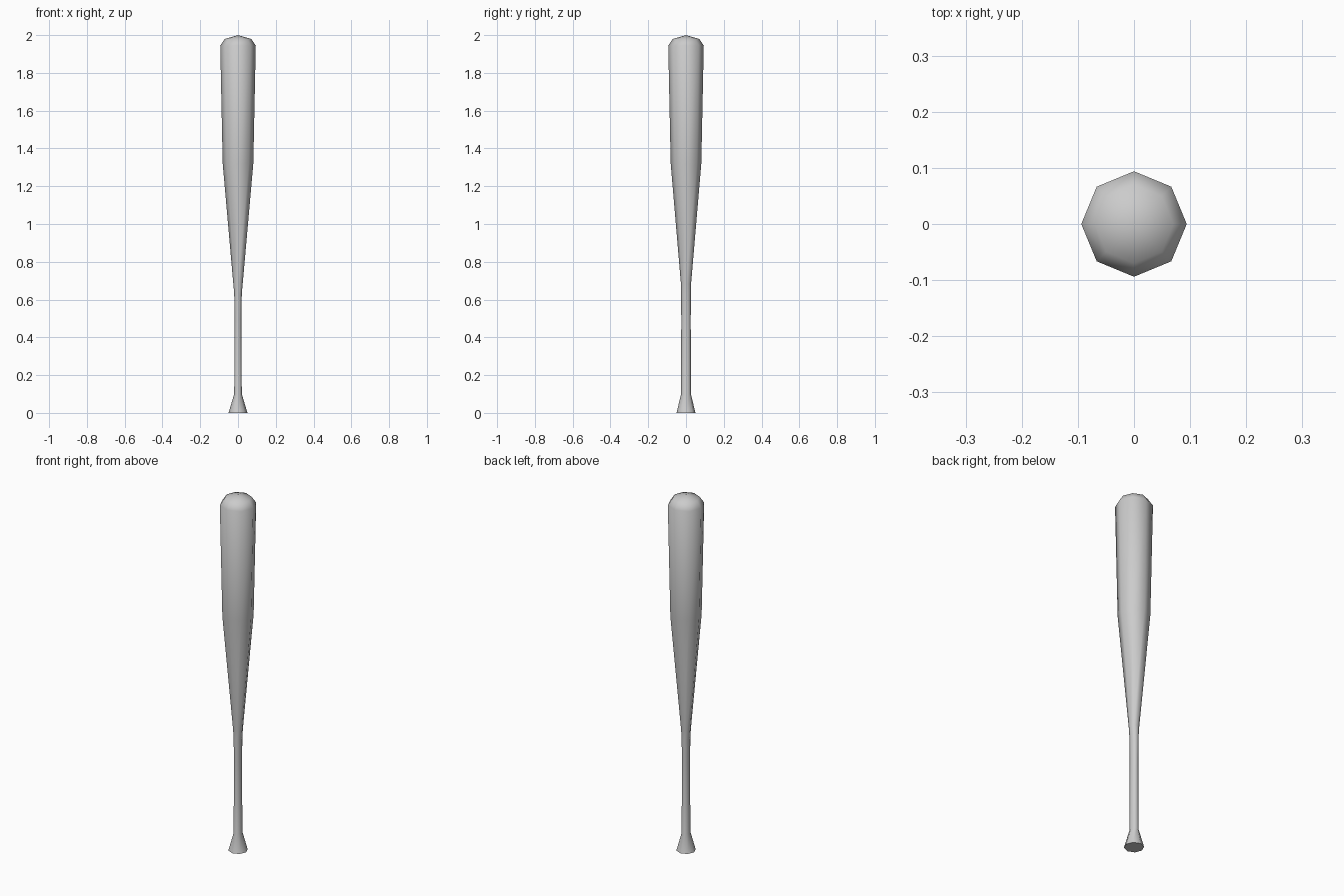
import bpy, bmesh
from math import cos, sin, pi, radians

if "Cube" in bpy.data.objects:
    bpy.data.objects.remove(bpy.data.objects["Cube"], do_unlink=True)

# Single pale grey finish
grey = bpy.data.materials.new("pale_grey")
grey.use_nodes = True
colour = (0.6, 0.6, 0.6, 1)
grey.diffuse_color = colour
grey.node_tree.nodes["Principled BSDF"].inputs["Base Color"].default_value = colour

SIDES = 8
# Rings from knob to tip: height, half width, half depth
PROFILE = [
    (0.0, 0.05, 0.05),       # knob base
    (0.1, 0.02, 0.026),      # top of flared knob
    (0.5, 0.0185, 0.025),    # grip
    (0.63, 0.02, 0.026),     # top of grip
    (0.685, 0.025, 0.027),   # start of taper
    (1.32, 0.081, 0.081),    # start of barrel
    (1.945, 0.094, 0.094),   # barrel shoulder
    (1.98, 0.07, 0.07),      # rounded end
]

bm = bmesh.new()
rings = []
for z, rx, ry in PROFILE:
    rings.append([bm.verts.new((rx * cos(2 * pi * i / SIDES),
                                ry * sin(2 * pi * i / SIDES), z))
                  for i in range(SIDES)])

# Side walls
for low, high in zip(rings, rings[1:]):
    for i in range(SIDES):
        j = (i + 1) % SIDES
        bm.faces.new((low[i], low[j], high[j], high[i]))

# Flat base and pointed cap
bm.faces.new(list(reversed(rings[0])))
tip = bm.verts.new((0, 0, 2))
for i in range(SIDES):
    bm.faces.new((rings[-1][i], rings[-1][(i + 1) % SIDES], tip))

mesh = bpy.data.meshes.new("bat")
bm.to_mesh(mesh)
bm.free()
mesh.materials.append(grey)
bat = bpy.data.objects.new("bat", mesh)
bpy.context.collection.objects.link(bat)

# Smooth body, sharp rim at the base
bpy.ops.object.select_all(action="DESELECT")
bat.select_set(True)
bpy.context.view_layer.objects.active = bat
bpy.ops.object.shade_smooth_by_angle(angle=radians(60))
